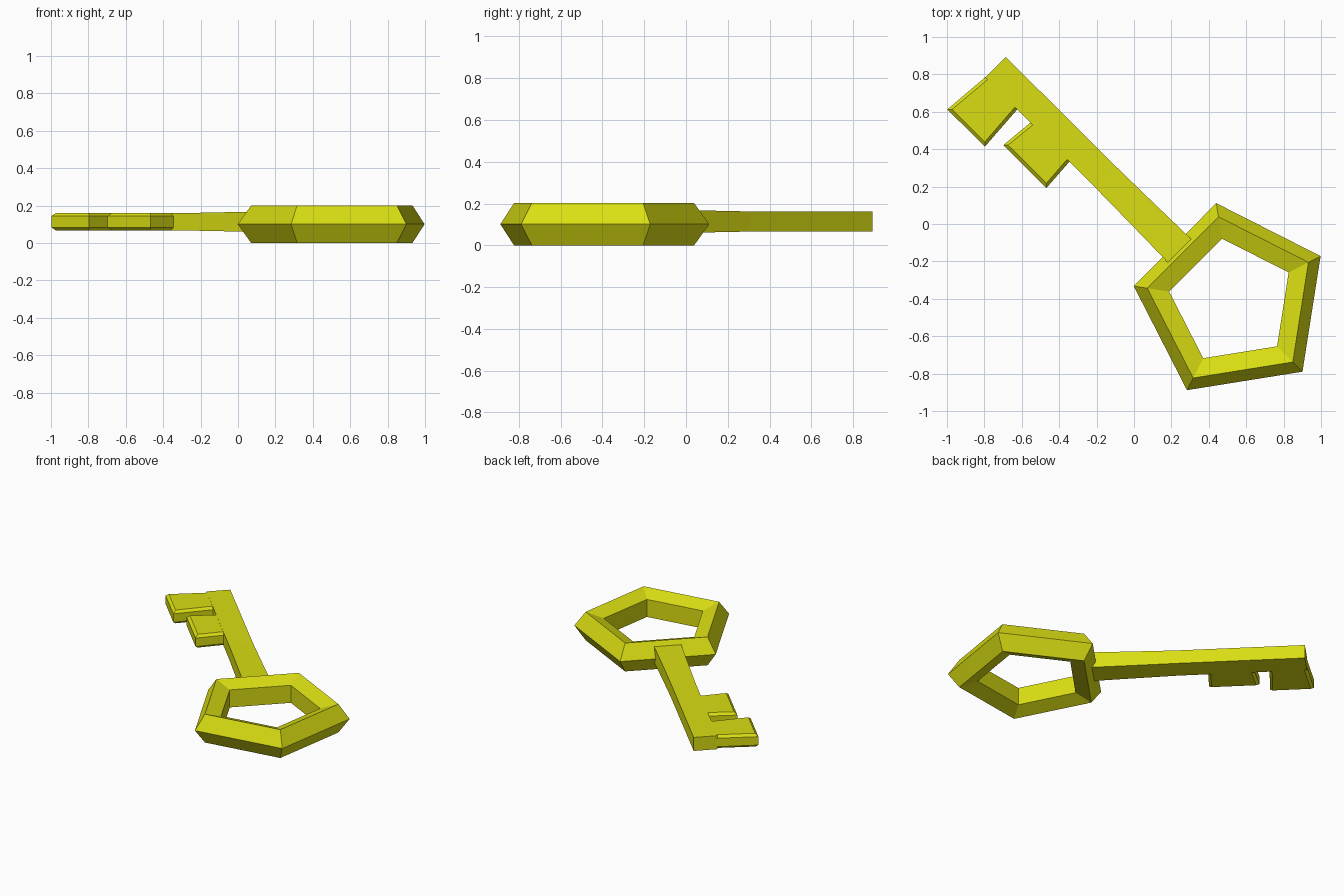
import bpy
import bmesh
from math import sin, cos, radians, tau

cube = bpy.data.objects.get("Cube")
if cube:
    bpy.data.objects.remove(cube, do_unlink=True)

# One colour for the whole key
COLOUR = (0.70, 0.73, 0.006, 1.0)
mat = bpy.data.materials.new("yellow_gold")
mat.use_nodes = True
mat.diffuse_color = COLOUR
mat.node_tree.nodes["Principled BSDF"].inputs["Base Color"].default_value = COLOUR

CENTRE = (0.524, -0.414)   # middle of the bow
AXIS = radians(135.1)      # direction of the shaft
BLADE_Z = 0.114            # middle height of shaft and teeth


def place(u, v, z):
    """u runs along the shaft from the bow, v runs across it."""
    return (CENTRE[0] + u * cos(AXIS) + v * sin(AXIS),
            CENTRE[1] + u * sin(AXIS) - v * cos(AXIS), z)


def loft(name, rings, loop=False):
    """Skin a list of equal rings; cap the ends unless they loop round."""
    bm = bmesh.new()
    rows = [[bm.verts.new(place(*p)) for p in ring] for ring in rings]
    pairs = list(zip(rows, rows[1:]))
    if loop:
        pairs.append((rows[-1], rows[0]))
    else:
        bm.faces.new(rows[0])
        bm.faces.new(rows[-1])
    for a, b in pairs:
        for i in range(len(a)):
            j = (i + 1) % len(a)
            bm.faces.new((a[i], a[j], b[j], b[i]))
    bmesh.ops.recalc_face_normals(bm, faces=bm.faces)
    mesh = bpy.data.meshes.new(name)
    bm.to_mesh(mesh)
    bm.free()
    mesh.materials.append(mat)
    obj = bpy.data.objects.new(name, mesh)
    bpy.context.collection.objects.link(obj)
    return obj


# Bow: five-sided ring with a five-sided section
SIDES, MAJOR, MINOR = 5, 0.426, 0.106
bow = []
for k in range(SIDES):
    r = MAJOR + MINOR * cos(tau * k / SIDES)
    z = 0.101 + MINOR * sin(tau * k / SIDES)
    bow.append([(r * cos(tau * (i + 0.5) / SIDES),
                 r * sin(tau * (i + 0.5) / SIDES), z) for i in range(SIDES)])
loft("bow", bow, loop=True)

# Shaft: flat bar, slightly heavier towards the bow (u, half width, half height)
shaft = []
for u, w, h in ((0.36, 0.089, 0.056), (0.67, 0.083, 0.052),
                (0.95, 0.079, 0.048), (1.78, 0.078, 0.048)):
    shaft.append([(u, -0.006 + s * w, BLADE_Z + t * h)
                  for s, t in ((-1, -1), (1, -1), (1, 1), (-1, 1))])
loft("shaft", shaft)


def tooth(name, root, tip, depth):
    """Flared tooth with chamfered top and bottom edges."""
    rings = []
    for z, inset in ((-0.047, 0.018), (-0.03, 0), (0.03, 0), (0.047, 0.018)):
        rings.append([(root[0] + inset, -0.05, BLADE_Z + z),
                      (root[1] - inset, -0.05, BLADE_Z + z),
                      (tip[1] - inset, -depth + inset, BLADE_Z + z),
                      (tip[0] + inset, -depth + inset, BLADE_Z + z)])
    loft(name, rings)


tooth("outer_tooth", (1.54, 1.778), (1.52, 1.803), 0.347)
tooth("inner_tooth", (1.145, 1.435), (1.131, 1.456), 0.271)
